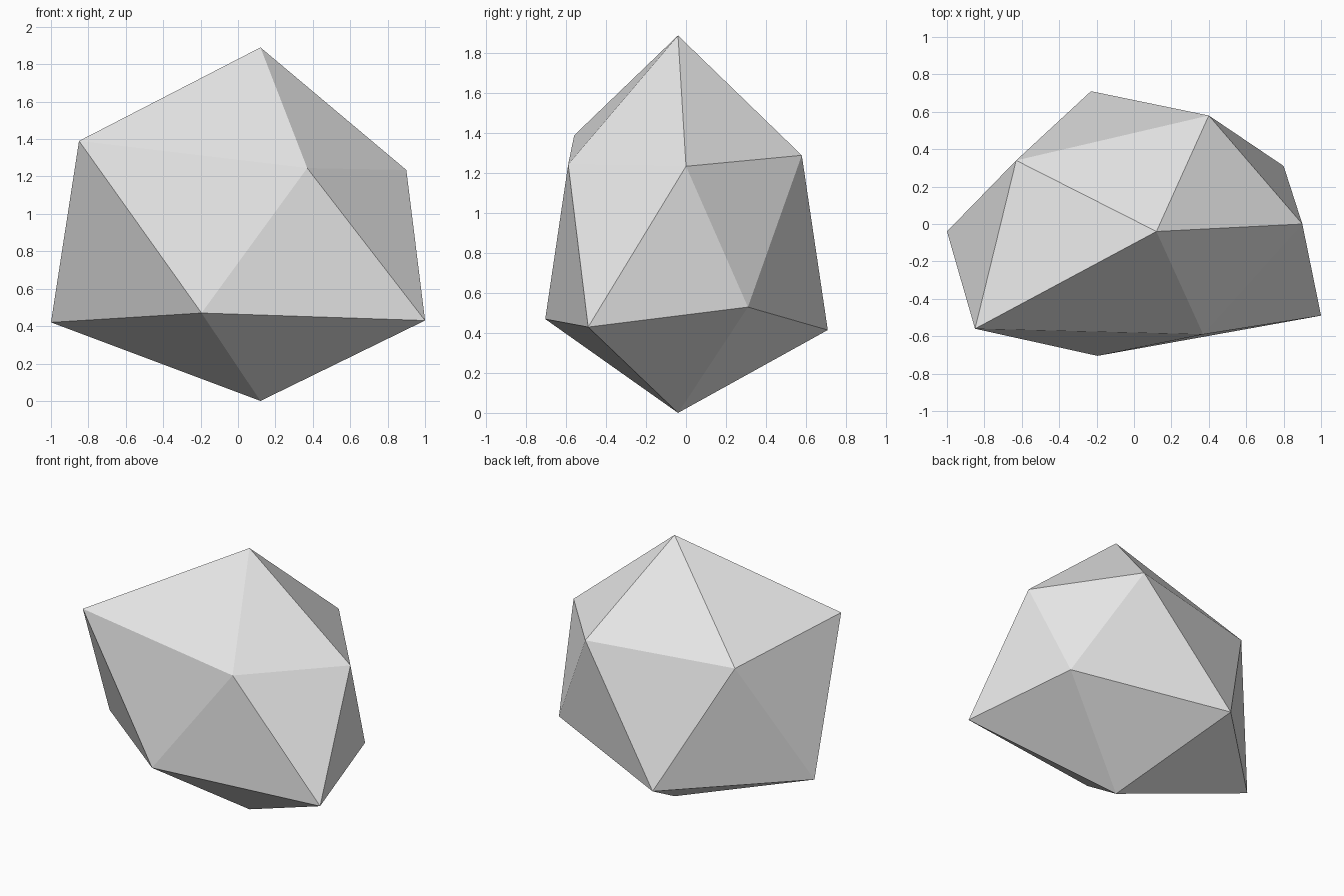
import bpy
import bmesh

# Remove the default cube
cube = bpy.data.objects.get("Cube")
if cube:
    bpy.data.objects.remove(cube, do_unlink=True)

# Plain stone grey
stone = bpy.data.materials.new("light_grey_stone")
stone.use_nodes = True
grey = (0.8, 0.8, 0.8, 1)
stone.diffuse_color = grey
for node in stone.node_tree.nodes:
    if node.type == "BSDF_PRINCIPLED":
        node.inputs["Base Color"].default_value = grey

# Irregular twenty-sided rock: two poles and two staggered rings of five
bm = bmesh.new()
top = bm.verts.new((0.12, -0.04, 1.89))
bottom = bm.verts.new((0.12, -0.04, 0))
upper = [bm.verts.new(p) for p in (
    (-0.85, -0.56, 1.39),
    (0.37, -0.59, 1.245),
    (0.90, 0, 1.235),
    (0.40, 0.58, 1.29),
    (-0.63, 0.34, 1.27),
)]
lower = [bm.verts.new(p) for p in (
    (-0.195, -0.705, 0.47),
    (1, -0.49, 0.43),
    (0.80, 0.31, 0.53),
    (-0.23, 0.71, 0.415),
    (-1, -0.04, 0.42),
)]

# Cap and belt triangles, going round counter-clockwise
count = len(upper)
for i in range(count):
    j = (i + 1) % count
    bm.faces.new((top, upper[i], upper[j]))
    bm.faces.new((upper[i], lower[i], upper[j]))
    bm.faces.new((lower[i], lower[j], upper[j]))
    bm.faces.new((bottom, lower[j], lower[i]))
bmesh.ops.recalc_face_normals(bm, faces=bm.faces)

mesh = bpy.data.meshes.new("faceted_rock")
bm.to_mesh(mesh)
bm.free()
mesh.materials.append(stone)
rock = bpy.data.objects.new("faceted_rock", mesh)
bpy.context.collection.objects.link(rock)
